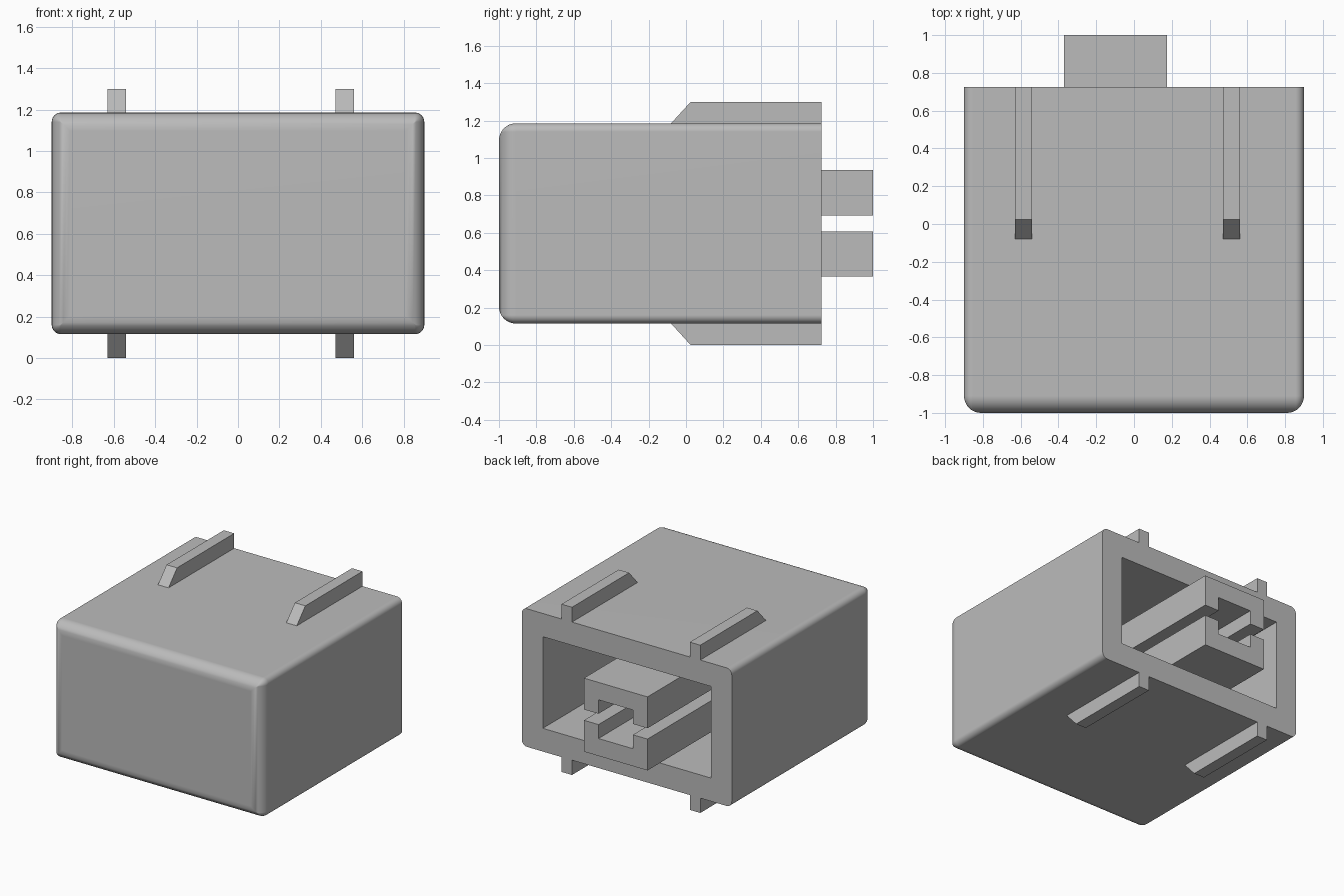
import bpy, bmesh
from math import sin, cos, pi

cube = bpy.data.objects.get("Cube")
if cube:
    bpy.data.objects.remove(cube, do_unlink=True)

grey = bpy.data.materials.new("plain grey")
grey.use_nodes = True
colour = (0.5, 0.5, 0.5, 1)
grey.diffuse_color = colour
grey.node_tree.nodes["Principled BSDF"].inputs["Base Color"].default_value = colour

HALF_W, HALF_H, MID_Z = 0.9, 0.535, 0.65
FRONT, BACK = -1.0, 0.725
EDGE_R, FRONT_R, WALL = 0.045, 0.09, 0.18
STEPS = 8


def finish(name, bm):
    bmesh.ops.remove_doubles(bm, verts=bm.verts, dist=1e-5)
    bmesh.ops.recalc_face_normals(bm, faces=bm.faces)
    mesh = bpy.data.meshes.new(name)
    bm.to_mesh(mesh)
    bm.free()
    mesh.materials.append(grey)
    obj = bpy.data.objects.new(name, mesh)
    bpy.context.collection.objects.link(obj)
    return obj


def ring(bm, y, inset, radius):
    """Rounded rectangle at depth y; a zero radius gives sharp corners."""
    w, h = HALF_W - inset - radius, HALF_H - inset - radius
    verts = []
    for k, (sx, sz) in enumerate(((1, 1), (-1, 1), (-1, -1), (1, -1))):
        for i in range(STEPS + 1):
            a = (k + i / STEPS) * pi / 2
            verts.append(bm.verts.new((sx * w + radius * cos(a), y,
                                       MID_Z + sz * h + radius * sin(a))))
    return verts


def prism(name, outline, axis, start, end):
    """Extrude a 2D outline along x (outline in y, z) or y (outline in x, z)."""
    bm = bmesh.new()
    place = (lambda p, d: (d, p[0], p[1])) if axis == "x" else (lambda p, d: (p[0], d, p[1]))
    face = bm.faces.new([bm.verts.new(place(p, start)) for p in outline])
    extruded = bmesh.ops.extrude_face_region(bm, geom=[face])["geom"]
    for v in extruded:
        if isinstance(v, bmesh.types.BMVert):
            v.co["xy".index(axis)] = end
    return finish(name, bm)


# Hollow housing: rounded front, straight sides, open back with a deep cavity
bm = bmesh.new()
rings = []
for i in range(STEPS + 1):
    a = i / STEPS * pi / 2
    inset = FRONT_R * (1 - sin(a))
    rings.append(ring(bm, FRONT + FRONT_R * (1 - cos(a)), inset, max(EDGE_R - inset, 0)))
rings.append(ring(bm, BACK, 0, EDGE_R))
rings.append(ring(bm, BACK, WALL, 0))
rings.append(ring(bm, FRONT + WALL, WALL, 0))
for r0, r1 in zip(rings, rings[1:]):
    for i in range(len(r0)):
        j = (i + 1) % len(r0)
        bm.faces.new((r0[i], r0[j], r1[j], r1[i]))
for end in (rings[0], rings[-1]):
    bm.faces.new(end)
housing = finish("housing", bm)
bpy.ops.object.select_all(action="DESELECT")
housing.select_set(True)
bpy.context.view_layer.objects.active = housing
bpy.ops.object.shade_smooth_by_angle(angle=pi / 6)
weighted = housing.modifiers.new("even shading", "WEIGHTED_NORMAL")
weighted.keep_sharp = True

# Guide ribs with sloped front ends, above and below
for side, x0 in (("right", -0.63), ("left", 0.47)):
    for level, s in (("upper", 1), ("lower", -1)):
        low, high = MID_Z + s * HALF_H, MID_Z + s * 0.65
        outline = [(-0.08, low), (0.025, high), (BACK, high), (BACK, low)]
        prism(f"{level}_{side}_rib", outline, "x", x0, x0 + 0.09)

# Two facing channel-shaped bars forming the inner socket
X0, X1, T = -0.37, 0.175, 0.125
for level, s in (("upper", 1), ("lower", -1)):
    lip, floor, outer = (MID_Z + s * d for d in (0.042, 0.15, 0.285))
    outline = [(X0, lip), (X0, outer), (X1, outer), (X1, lip),
               (X1 - T, lip), (X1 - T, floor), (X0 + T, floor), (X0 + T, lip)]
    prism(f"{level}_socket_bar", outline, "y", FRONT + WALL, 1.0)
